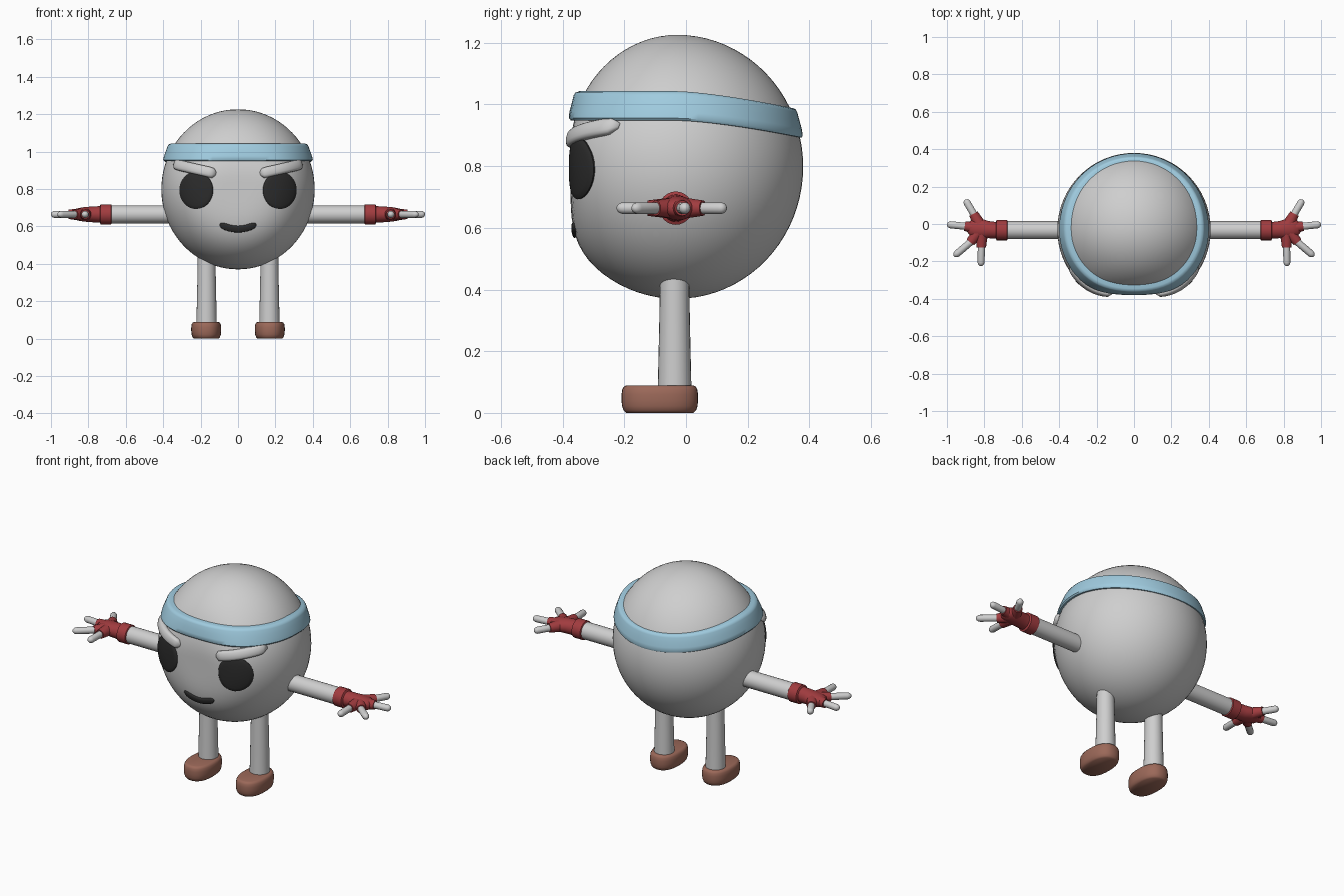
import bpy, bmesh, math
from mathutils import Vector

if "Cube" in bpy.data.objects:
    bpy.data.objects.remove(bpy.data.objects["Cube"])

def material(name, rgb):
    m = bpy.data.materials.new(name)
    m.diffuse_color = (*rgb, 1)
    m.use_nodes = True
    m.node_tree.nodes["Principled BSDF"].inputs["Base Color"].default_value = m.diffuse_color
    return m

GREY = material("light grey", (0.62, 0.62, 0.62))
BLUE = material("sky blue", (0.35, 0.60, 0.74))
BLACK = material("charcoal", (0.025, 0.025, 0.025))
RED = material("glove red", (0.36, 0.045, 0.05))
BROWN = material("shoe brown", (0.33, 0.14, 0.10))

CY, CZ, R, RZ = -0.03, 0.798, 0.41, 0.428   # body centre and radii

def finish(name, bm, mat, angle=50):
    bmesh.ops.recalc_face_normals(bm, faces=bm.faces)
    me = bpy.data.meshes.new(name)
    bm.to_mesh(me)
    bm.free()
    me.materials.append(mat)
    me.shade_smooth()
    me.set_sharp_from_angle(angle=math.radians(angle))
    ob = bpy.data.objects.new(name, me)
    bpy.context.collection.objects.link(ob)
    return ob

def loft(name, rings, mat, closed=False, angle=50):
    """Skin a list of point rings; caps the ends unless the loft is closed."""
    bm = bmesh.new()
    vs = [[bm.verts.new(p) for p in ring] for ring in rings]
    n, m = len(rings), len(rings[0])
    for i in range(n if closed else n - 1):
        a, b = vs[i], vs[(i + 1) % n]
        for j in range(m):
            k = (j + 1) % m
            bm.faces.new((a[j], a[k], b[k], b[j]))
    if not closed:
        bm.faces.new(vs[0])
        bm.faces.new(vs[-1])
    return finish(name, bm, mat, angle)

def rod(name, p0, p1, stations, mat, sides=20):
    """Round rod from p0 to p1 with (fraction, radius) stations."""
    p0, p1 = Vector(p0), Vector(p1)
    q = (p1 - p0).to_track_quat('Z', 'Y')
    rings = []
    for t, r in stations:
        c = p0.lerp(p1, t)
        rings.append([c + q @ Vector((r * math.cos(a), r * math.sin(a), 0))
                      for a in (2 * math.pi * j / sides for j in range(sides))])
    return loft(name, rings, mat)

def flatten(p):
    """Soften the front of the ball into a flatter face."""
    d = -p.y
    if d > 0:
        if d > 0.2:
            t = (d - 0.2) / 0.24
            d = 0.2 + 0.24 * (t - 0.275 * t ** 4)
        k = min(max((p.z - 0.85) / 0.3, 0), 1)
        d *= 1 - 0.1 * k * k * (3 - 2 * k)
    return Vector((p.x, -d, p.z))

def radius_at(z):
    return R * math.sqrt(max(0, 1 - ((z - CZ) / RZ) ** 2))

def on_face(x, z, out):
    """Point on the front of the body, lifted outwards."""
    y = CY - math.sqrt(max(0, radius_at(z) ** 2 - x * x))
    p = flatten(Vector((x, y, z)))
    return p + (p - Vector((0, CY, CZ))).normalized() * out

def ribbon(name, path, half, depth, mat, power):
    """Rounded bar that follows the face along an (x, z) path."""
    n, rings = len(path), []
    for i, (x, z) in enumerate(path):
        a, b = path[max(i - 1, 0)], path[min(i + 1, n - 1)]
        t = Vector((b[0] - a[0], b[1] - a[1])).normalized()
        u = 2 * i / (n - 1) - 1
        s = max(0.3, (1 - abs(u) ** power) ** 0.5)
        ring = []
        for j in range(16):
            f = 2 * math.pi * j / 16
            c, e = math.cos(f), math.sin(f)
            c = math.copysign(abs(c) ** 0.7, c) * half * s
            e = math.copysign(abs(e) ** 0.7, e) * depth * s
            ring.append(on_face(x - t.y * c, z + t.x * c, e))
        rings.append(ring)
    return loft(name, rings, mat, angle=75)

# Body: a ball with a softened front
bm = bmesh.new()
bmesh.ops.create_uvsphere(bm, u_segments=64, v_segments=40, radius=1)
for v in bm.verts:
    v.co = flatten(Vector((v.co.x * R, v.co.y * R + CY, v.co.z * RZ + CZ)))
finish("body", bm, GREY, 180)

# Headband: rounded section swept round the body, dipping at the back
section = [(0, -0.02), (0, 0.01), (0.08, 0.019), (0.3, 0.023), (0.6, 0.026), (0.85, 0.031),
           (0.95, 0.031), (1, 0.02), (1, -0.02)]
rings = []
for i in range(72):
    th = 2 * math.pi * i / 72
    back = max(0, math.sin(th)) ** 1.5
    lo, hi = 0.948 - 0.055 * back, 1.043 - 0.055 * back
    ring = []
    for f, out in section:
        z = lo + (hi - lo) * f
        r = radius_at(z)
        p = flatten(Vector((r * math.cos(th), r * math.sin(th) + CY, z)))
        k = 1 - 0.45 * back if out > 0 else 1
        ring.append(p + Vector((p.x, p.y - CY, 0)).normalized() * out * k)
    rings.append(ring)
loft("headband", rings, BLUE, closed=True)

# Mouth: a small smile
ribbon("mouth", [(0.096 * u, 0.586 + 0.026 * u * u) for u in (i / 10 - 1 for i in range(21))],
       0.017, 0.009, BLACK, 8)

ROUND = [(0.8, 0.019), (0.9, 0.016), (0.96, 0.011), (1, 0.004)]
fingers = {"thumb": ((0.816, -0.125), (0.818, -0.225)),
           "first_finger": ((0.875, -0.098), (0.962, -0.172)),
           "middle_finger": ((0.905, -0.012), (1.0, -0.002)),
           "last_finger": ((0.858, 0.055), (0.902, 0.13))}
AY, AZ = -0.033, 0.664

for side, s in (("right", 1), ("left", -1)):
    # Eye: thin oval plate hugging the face
    eye = []
    for q, out in ((1, -0.004), (0.99, 0.005), (0.94, 0.008), (0.8, 0.009),
                   (0.6, 0.009), (0.4, 0.009), (0.2, 0.009), (0.05, 0.009)):
        eye.append([on_face(s * (0.222 + 0.089 * q * math.cos(a)), 0.793 + 0.1 * q * math.sin(a), out)
                    for a in (2 * math.pi * j / 32 for j in range(32))])
    loft(side + "_eye", eye, BLACK)

    # Eyebrow
    ribbon(side + "_eyebrow", [(s * (0.118 + 0.222 * t), 0.881 + 0.05 * t)
                               for t in (i / 16 for i in range(17))], 0.028, 0.023, GREY, 14)

    # Arm
    rod(side + "_arm", (s * 0.33, AY, AZ), (s * 0.70, AY, AZ), [(0, 0.048), (1, 0.048)], GREY, 24)

    # Glove with cuff and palm: (x, y centre, y radius, z radius)
    palm = [(0.674, AY, 0.046, 0.046), (0.679, AY, 0.054, 0.054), (0.734, AY, 0.054, 0.054),
            (0.739, AY, 0.044, 0.044), (0.78, -0.03, 0.046, 0.042), (0.82, -0.026, 0.056, 0.039),
            (0.85, -0.024, 0.055, 0.034), (0.875, -0.024, 0.042, 0.028), (0.89, -0.024, 0.02, 0.016)]
    loft(side + "_glove", [[(s * x, y + ry * math.cos(a), AZ + rz * math.sin(a))
                            for a in (2 * math.pi * j / 24 for j in range(24))]
                           for x, y, ry, rz in palm], RED)

    # Fingers: red sleeve with a bare rounded tip
    for name, (knuckle, tip) in fingers.items():
        k = (s * knuckle[0], knuckle[1], AZ)
        rod(f"{side}_{name}_sleeve", (s * 0.815, -0.025, AZ), k,
            [(0, 0.036), (0.5, 0.031), (1, 0.025)], RED, 16)
        rod(f"{side}_{name}_tip", k, (s * tip[0], tip[1], AZ),
            [(-0.1, 0.019)] + ROUND, GREY, 16)

    # Leg, slightly wider at the ankle
    rod(side + "_leg", (s * 0.168, -0.037, 0.06), (s * 0.168, -0.037, 0.5),
        [(0, 0.055), (0.5, 0.05), (1, 0.046)], GREY, 24)

    # Shoe: rounded slab
    shoe = []
    for z, q in ((0, 0.82), (0.008, 0.92), (0.022, 0.98), (0.04, 1), (0.06, 1),
                 (0.076, 0.97), (0.086, 0.9), (0.089, 0.8)):
        ring = []
        for j in range(36):
            a = 2 * math.pi * j / 36
            c, e = math.cos(a), math.sin(a)
            ring.append((s * 0.17 + 0.08 * q * math.copysign(abs(c) ** 0.85, c),
                         -0.085 + (0.124 - 0.08 * (1 - q)) * math.copysign(abs(e) ** 0.85, e), z))
        shoe.append(ring)
    loft(side + "_shoe", shoe, BROWN)
